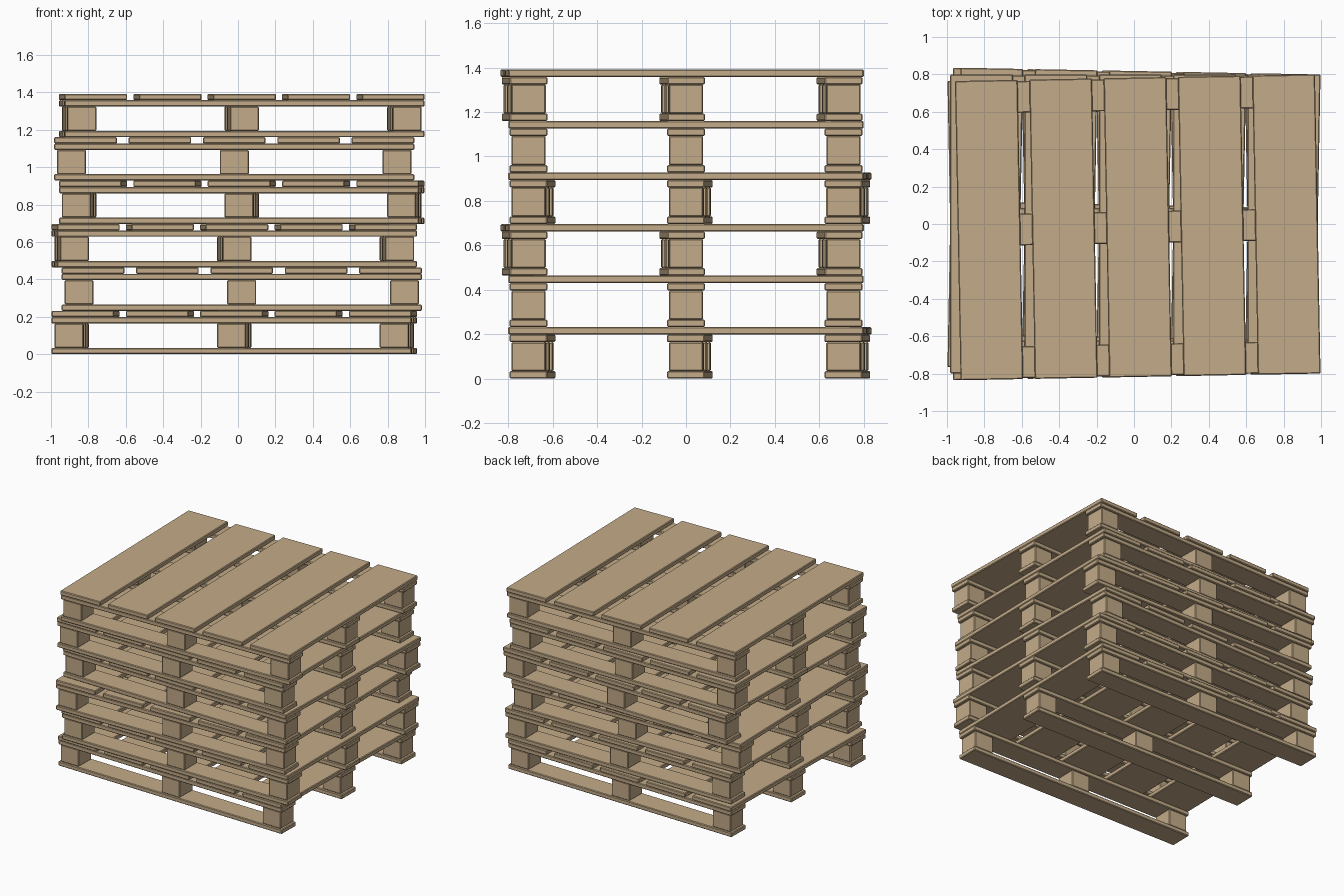
import bpy, bmesh
from mathutils import Matrix, Vector

if "Cube" in bpy.data.objects:
    bpy.data.objects.remove(bpy.data.objects["Cube"])

# Pallet dimensions
LENGTH, DEPTH = 1.925, 1.6
BOARD_T, BLOCK_H = 0.034, 0.13
PITCH = 3 * BOARD_T + BLOCK_H
ROWS = (-0.709, 0.0, 0.709)
COLS = (-0.87, 0.0, 0.87)

wood = bpy.data.materials.new("wood")
wood.diffuse_color = (0.55, 0.41, 0.25, 1)
wood.use_nodes = True
wood.node_tree.nodes["Principled BSDF"].inputs["Base Color"].default_value = wood.diffuse_color


def box_mesh(name, size, centres, z0):
    """One mesh holding equal, lightly chamfered boxes standing on z0."""
    bm = bmesh.new()
    for x, y in centres:
        loc = Vector((x, y, z0 + size[2] / 2))
        bmesh.ops.create_cube(bm, size=1, matrix=Matrix.Translation(loc) @ Matrix.Diagonal((*size, 1)))
    bmesh.ops.bevel(bm, geom=bm.edges[:], offset=0.005, segments=1, affect='EDGES')
    mesh = bpy.data.meshes.new(name)
    bm.to_mesh(mesh)
    bm.free()
    mesh.materials.append(wood)
    return mesh


rows = [(0, y) for y in ROWS]
parts = [
    # Three runners on the floor
    box_mesh("bottom_boards", (LENGTH, 0.17, BOARD_T), rows, 0),
    # Nine spacer blocks
    box_mesh("blocks", (0.155, 0.155, BLOCK_H), [(x, y) for x in COLS for y in ROWS], BOARD_T),
    # Three stringers under the deck
    box_mesh("stringer_boards", (LENGTH, 0.17, BOARD_T), rows, BOARD_T + BLOCK_H),
    # Five wide deck boards
    box_mesh("deck_boards", (0.335, DEPTH, BOARD_T),
             [((i - 2) * 0.3975, 0) for i in range(5)], 2 * BOARD_T + BLOCK_H),
]

# Stack of six pallets, each slightly shifted and turned
for i in range(6):
    turn = i % 3 - 1
    for mesh in parts:
        ob = bpy.data.objects.new(f"pallet_{i + 1}_{mesh.name}", mesh)
        ob.location = (0.02 if i % 2 else -0.02, -0.0175 * turn, i * PITCH)
        ob.rotation_euler.z = 0.0187 * turn
        bpy.context.collection.objects.link(ob)
